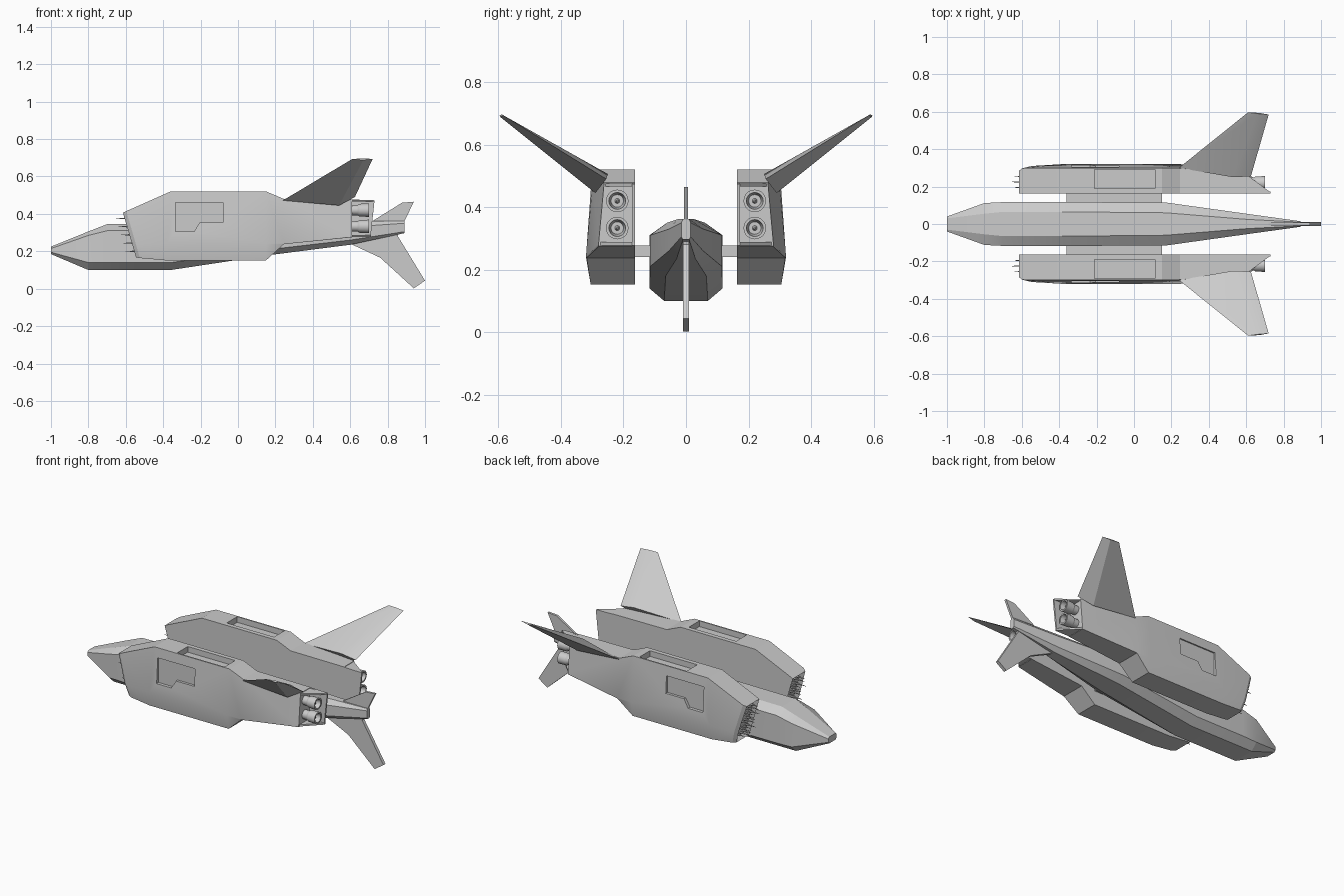
import bpy, bmesh, math
from mathutils import Matrix, Vector

cube = bpy.data.objects.get("Cube")
if cube:
    bpy.data.objects.remove(cube, do_unlink=True)

grey = bpy.data.materials.new("hull_grey")
grey.use_nodes = True
grey.diffuse_color = (0.6, 0.6, 0.6, 1)
grey.node_tree.nodes["Principled BSDF"].inputs["Base Color"].default_value = (0.6, 0.6, 0.6, 1)


def loft(bm, rings):
    """Skin a row of equal-sized point rings and cap both ends; returns the first cap."""
    rows = [[bm.verts.new(p) for p in ring] for ring in rings]
    n = len(rows[0])
    for a, b in zip(rows, rows[1:]):
        for i in range(n):
            j = (i + 1) % n
            bm.faces.new((a[i], a[j], b[j], b[i]))
    bm.faces.new(rows[-1])
    return bm.faces.new(rows[0])


def extrude_y(bm, outline, y0, y1):
    loft(bm, [[(x, y, z) for x, z in outline] for y in (y0, y1)])


def extrude_z(bm, outline, z0, z1):
    loft(bm, [[(x, y, z) for x, y in outline] for z in (z0, z1)])


def finish(name, bm, pair=False, cutter=None):
    """Turn the bmesh into an object, cut it, and mirror it across y for pairs."""
    bmesh.ops.recalc_face_normals(bm, faces=bm.faces)
    mesh = bpy.data.meshes.new(name)
    bm.to_mesh(mesh)
    bm.free()
    mesh.materials.append(grey)
    obj = bpy.data.objects.new(name, mesh)
    bpy.context.collection.objects.link(obj)
    bpy.ops.object.select_all(action='DESELECT')
    obj.select_set(True)
    bpy.context.view_layer.objects.active = obj
    if cutter:
        cut = obj.modifiers.new("recess", 'BOOLEAN')
        cut.operation = 'DIFFERENCE'
        cut.solver = 'EXACT'
        cut.object = cutter
        bpy.ops.object.modifier_apply(modifier=cut.name)
        bpy.data.objects.remove(cutter, do_unlink=True)
    if pair:
        mirror = obj.modifiers.new("mirror", 'MIRROR')
        mirror.use_axis = (False, True, False)
        mirror.use_mirror_merge = False
        bpy.ops.object.modifier_apply(modifier=mirror.name)
    bpy.ops.object.shade_smooth_by_angle(angle=math.radians(20))
    return obj


# Fuselage: x, side, top and bottom half widths, then heights from keel to spine
def hull_ring(x, w, t, b, keel, low, high, top):
    half = [(b, keel), (w, low), (w, high), (t, top)]
    return [(x, y, z) for y, z in half] + [(x, -y, z) for y, z in reversed(half)]


bm = bmesh.new()
loft(bm, [hull_ring(*s) for s in (
    (-1, .04, .03, .03, .185, .195, .215, .225),
    (-.8, .112, .055, .07, .10, .14, .285, .306),
    (-.7, .117, .065, .07, .10, .14, .31, .345),
    (-.36, .117, .065, .07, .10, .14, .31, .347),
    (.17, .115, .06, .065, .18, .21, .31, .35),
    (.6, .055, .025, .03, .235, .26, .33, .362),
    (.89, .015, .01, .01, .297, .305, .35, .362))])
finish("fuselage", bm)

# Tail fins
bm = bmesh.new()
extrude_y(bm, [(.7, .35), (.877, .46), (.94, .465), (.885, .35)], -.007, .007)
finish("upper_tail_fin", bm)
bm = bmesh.new()
extrude_y(bm, [(.58, .25), (.76, .166), (.94, .002), (1, .043), (.855, .28), (.86, .32)],
          -.01, .01)
finish("lower_tail_fin", bm)

# Struts joining the pods to the fuselage
bm = bmesh.new()
extrude_z(bm, [(-.36, .1), (.15, .1), (.15, .18), (-.36, .18)], .24, .277)
finish("pod_struts", bm, pair=True)

# Cutter for the pod's top bay and side hatch
bm = bmesh.new()
extrude_z(bm, [(-.21, .19), (.113, .19), (.113, .292), (-.21, .292)], .485, .6)
extrude_y(bm, [(-.335, .46), (-.08, .46), (-.08, .355), (-.205, .355),
               (-.235, .305), (-.335, .305)], .296, .4)
bay_cutter = finish("bay_cutter", bm)
bay_cutter.hide_render = True

# Pods: x at top and bottom, heights, then outer widths at top, middle and bottom
INNER = .163


def pod_ring(xt, xb, zt, zb, yt, ym, yb):
    zm = max(.24, zb + .004)
    xm = xb + (xt - xb) * (zm - zb) / (zt - zb)
    return [(xt, INNER, zt), (xt, yt, zt), (xm, ym, zm), (xb, yb, zb), (xb, INNER, zb)]


bm = bmesh.new()
front = loft(bm, [pod_ring(*s) for s in (
    (-.615, -.545, .406, .167, .285, .297, .285),
    (-.597, -.525, .415, .164, .298, .31, .297),
    (-.36, -.39, .52, .152, .30, .32, .305),
    (.15, .15, .52, .152, .30, .32, .305),
    (.245, .245, .48, .238, .298, .32, .318),
    (.61, .61, .478, .275, .262, .28, .278))])
bmesh.ops.recalc_face_normals(bm, faces=bm.faces)
bmesh.ops.inset_region(bm, faces=[front], thickness=.014)
bmesh.ops.translate(bm, verts=front.verts, vec=(.025, 0, .007))
finish("engine_pods", bm, pair=True, cutter=bay_cutter)

# Open engine shroud: inner wall with triangular shelves
bm = bmesh.new()
extrude_y(bm, [(.6, .478), (.73, .472), (.71, .286), (.6, .275)], INNER, INNER + .01)
extrude_z(bm, [(.605, INNER), (.605, .262), (.725, INNER + .01), (.725, INNER)], .466, .475)
extrude_z(bm, [(.605, INNER), (.605, .278), (.71, INNER + .01), (.71, INNER)], .277, .288)
finish("engine_shrouds", bm, pair=True)

# Nozzles: hollow turned cups
bm = bmesh.new()
profile = [(.6, .027), (.64, .028), (.65, .034), (.70, .036),
           (.70, .027), (.66, .02), (.66, .008), (.685, .003)]
for z in (.333, .42):
    loft(bm, [[(x, .22 + r * math.cos(a), z + r * math.sin(a))
               for a in (math.tau * i / 20 for i in range(20))] for x, r in profile])
finish("engine_nozzles", bm, pair=True)

# Raked wings with a faired root
bm = bmesh.new()
loft(bm, [[(.24, .30, .472), (.53, .25, .506), (.625, .255, .49), (.54, .29, .445)],
          [(.61, .597, .693), (.66, .59, .697), (.72, .585, .694), (.67, .594, .688)]])
finish("wings", bm, pair=True)

# Sensor spikes in the pod noses
bm = bmesh.new()
turn = Matrix.Rotation(-math.pi / 2, 4, 'Y')
for row in range(5):
    z = .20 + row * .044
    face_x = -.553 - (z - .167) * .29
    for k, y in enumerate((.195, .225, .255)):
        length = .07 if (row + k) % 2 else .05
        place = Matrix.Translation(Vector((face_x + .032 - length / 2, y, z)))
        bmesh.ops.create_cone(bm, cap_ends=True, segments=6, radius1=.006, radius2=.001,
                              depth=length, matrix=place @ turn)
finish("nose_spikes", bm, pair=True)
